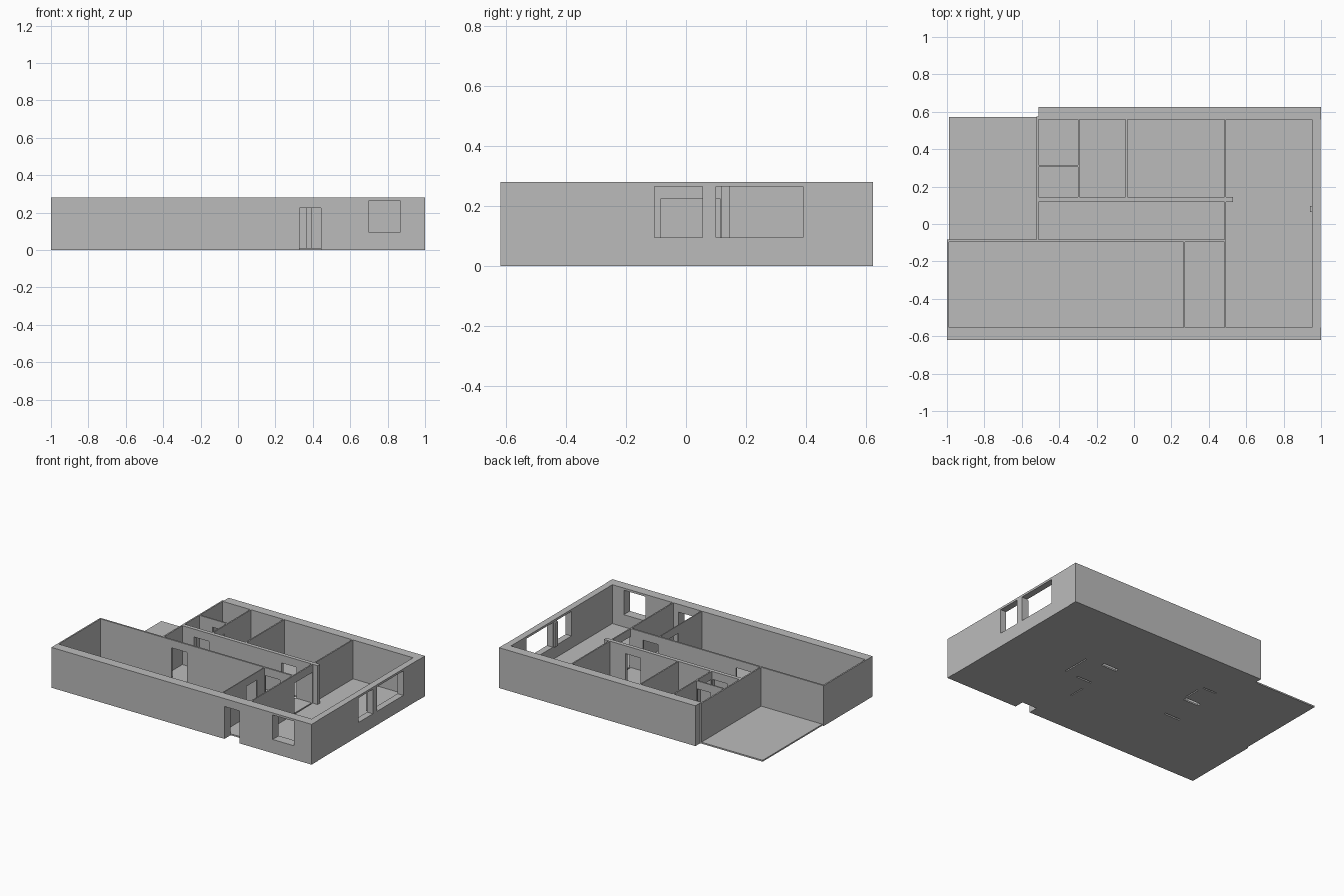
import bpy
import bmesh
from mathutils import Matrix, Vector

cube = bpy.data.objects.get("Cube")
if cube:
    bpy.data.objects.remove(cube, do_unlink=True)

TOP = 0.28       # wall height
HEAD = 0.225     # door head height
SLAB = 0.01      # floor thickness
SILL, LINTEL = 0.095, 0.265   # window limits

grey = bpy.data.materials.new("plain_grey")
grey.use_nodes = True
colour = (0.5, 0.5, 0.5, 1)
grey.diffuse_color = colour
grey.node_tree.nodes["Principled BSDF"].inputs["Base Color"].default_value = colour


def box(name, x, y, z):
    """Box between limits given as (low, high) pairs."""
    lo, hi = (Vector(v) for v in zip(x, y, z))
    bm = bmesh.new()
    bmesh.ops.create_cube(bm, size=1, matrix=Matrix.Translation((lo + hi) / 2)
                          @ Matrix.Diagonal((hi - lo).to_4d()))
    mesh = bpy.data.meshes.new(name)
    bm.to_mesh(mesh)
    bm.free()
    mesh.materials.append(grey)
    obj = bpy.data.objects.new(name, mesh)
    bpy.context.collection.objects.link(obj)
    return obj


def cut(obj, cutters):
    """Subtract each cutter box, apply, and discard the cutters."""
    bpy.context.view_layer.objects.active = obj
    for limits in cutters:
        cutter = box("opening_cutter", *limits)
        cutter.hide_render = True
        mod = obj.modifiers.new("opening", 'BOOLEAN')
        mod.operation = 'DIFFERENCE'
        mod.solver = 'EXACT'
        mod.object = cutter
        bpy.ops.object.modifier_apply(modifier=mod.name)
        bpy.data.objects.remove(cutter, do_unlink=True)


thresholds = []


def wall(name, x, y, doors=(), windows=()):
    """Wall with openings given as ranges along its longer direction."""
    obj = box(name, x, y, (0, TOP))
    along_x = x[1] - x[0] > y[1] - y[0]
    openings = [(d, (-0.05, HEAD)) for d in doors]
    openings += [(w, (SILL, LINTEL)) for w in windows]
    cutters = []
    for span, z in openings:
        across = y if along_x else x
        wide = (across[0] - 0.02, across[1] + 0.02)
        cutters.append((span, wide, z) if along_x else (wide, span, z))
        if z[0] < 0:
            thresholds.append((span, across, (-0.05, 0.05)) if along_x
                              else (across, span, (-0.05, 0.05)))
    cut(obj, cutters)


# Thick outer walls
wall("front_wall", (-1, 1), (-0.62, -0.553),
     doors=[(0.33, 0.445)], windows=[(0.70, 0.865)])
wall("left_wall", (0.953, 0.998), (-0.553, 0.56),
     windows=[(-0.105, 0.055), (0.10, 0.39)])
wall("back_wall", (-0.51, 1), (0.56, 0.625))
box("window_post", (0.94, 0.953), (0.065, 0.095), (SILL, LINTEL))

# Thin outer walls beside the terrace
wall("right_front_wall", (-1, -0.99), (-0.553, -0.083))
wall("terrace_wall", (-0.52, -0.51), (-0.083, 0.575))

# Partitions across the building
wall("hall_front_wall", (-0.99, 0.492), (-0.095, -0.083),
     doors=[(0.275, 0.39), (-0.445, -0.325)])
wall("hall_back_wall", (-0.51, 0.53), (0.118, 0.145),
     doors=[(0.25, 0.365), (-0.42, -0.305)])
wall("closet_wall", (-0.51, -0.3), (0.305, 0.315), doors=[(-0.41, -0.305)])

# Partitions running front to back
wall("entry_right_wall", (0.265, 0.272), (-0.553, -0.095), doors=[(-0.295, -0.18)])
wall("entry_left_wall", (0.483, 0.492), (-0.553, 0.118), doors=[(-0.083, 0.114)])
wall("bedroom_left_wall", (0.483, 0.492), (0.145, 0.56))
wall("bedroom_divider", (-0.045, -0.036), (0.145, 0.56))
wall("bathroom_divider", (-0.3, -0.291), (0.145, 0.56), doors=[(0.152, 0.265)])

# Floor slab with terrace, open at the inner door thresholds
floor = box("floor_slab", (-0.99, 0.953), (-0.553, 0.573), (0, SLAB))
cut(floor, [t for t in thresholds if t[1][0] > -0.55])
